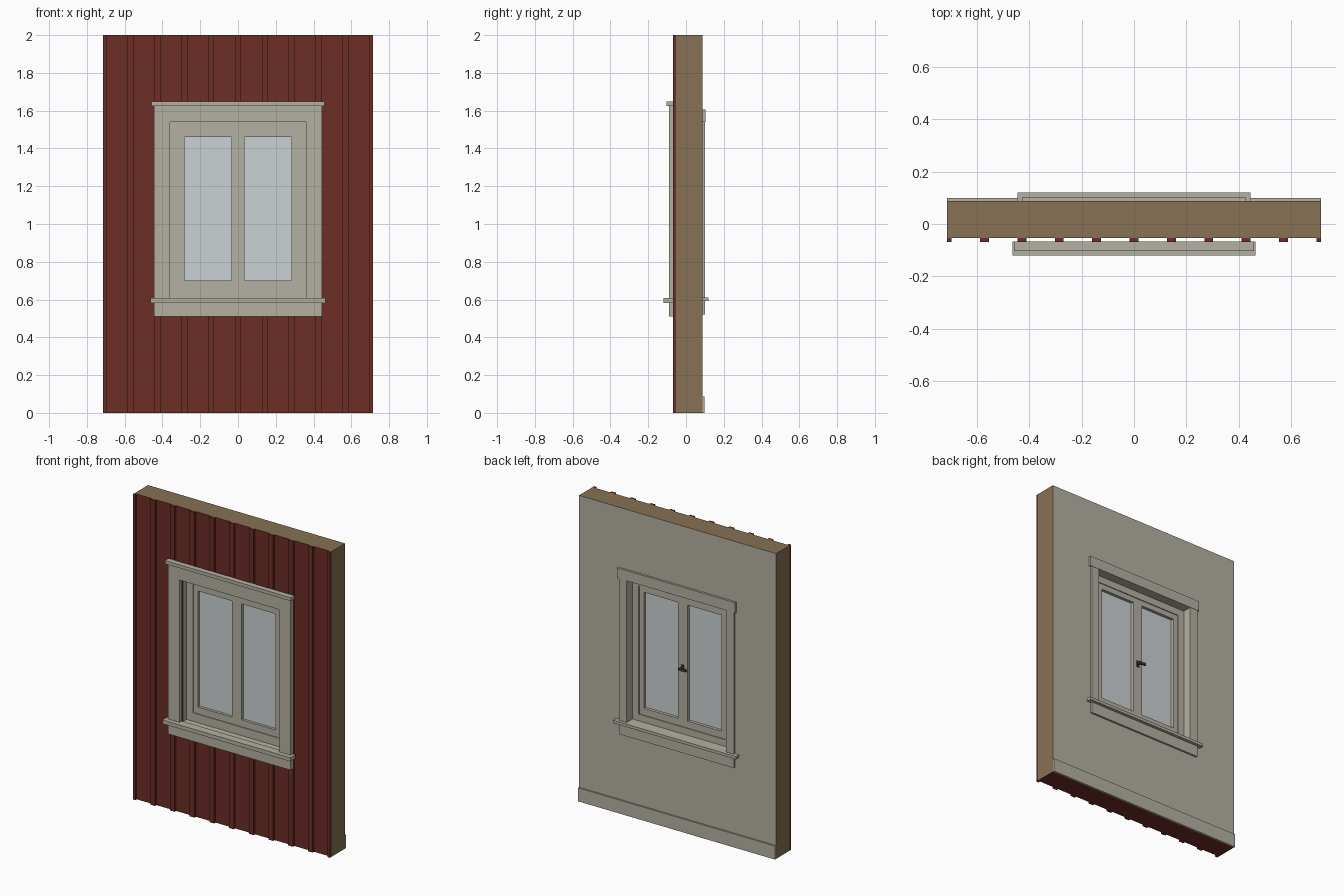
import bpy
import bmesh

cube = bpy.data.objects.get("Cube")
if cube:
    bpy.data.objects.remove(cube, do_unlink=True)


def material(name, rgb):
    mat = bpy.data.materials.new(name)
    mat.use_nodes = True
    color = (*rgb, 1)
    mat.diffuse_color = color
    mat.node_tree.nodes["Principled BSDF"].inputs["Base Color"].default_value = color
    return mat


RED = material("red_paint", (0.15, 0.027, 0.019))
TRIM = material("pale_grey_paint", (0.456, 0.434, 0.366))
TIMBER = material("brown_timber", (0.242, 0.165, 0.087))
GLASS = material("pale_glass", (0.597, 0.638, 0.658))
METAL = material("dark_metal", (0.06, 0.053, 0.042))


def finish(name, bm, *mats):
    bmesh.ops.recalc_face_normals(bm, faces=bm.faces)
    mesh = bpy.data.meshes.new(name)
    bm.to_mesh(mesh)
    bm.free()
    for mat in mats:
        mesh.materials.append(mat)
    obj = bpy.data.objects.new(name, mesh)
    bpy.context.collection.objects.link(obj)
    return obj


def box(name, x, y, z, mat):
    """Box between (min, max) pairs on each axis."""
    bm = bmesh.new()
    bmesh.ops.create_cube(bm, size=1)
    for v in bm.verts:
        v.co = [r[0] if c < 0 else r[1] for c, r in zip(v.co, (x, y, z))]
    return finish(name, bm, mat)


def ring(name, outer, inner, y, *mats):
    """Upright plate with one opening; outer and inner are (x0, x1, z0, z1)."""
    bm = bmesh.new()

    def loop(rect, depth):
        x0, x1, z0, z1 = rect
        corners = ((x0, z0), (x1, z0), (x1, z1), (x0, z1))
        return [bm.verts.new((px, depth, pz)) for px, pz in corners]

    loops = [loop(outer, y[0]), loop(outer, y[1]), loop(inner, y[1]), loop(inner, y[0])]
    for a, b in zip(loops, loops[1:] + loops[:1]):
        for i in range(4):
            j = (i + 1) % 4
            bm.faces.new((a[i], a[j], b[j], b[i]))
    return finish(name, bm, *mats)


W = 0.714                    # half width of the wall
FRONT, BACK = -0.053, 0.088  # wall faces
OPEN = (-0.36, 0.36, 0.6, 1.54)

# Wall: red front and underside, timber edges, painted inside and reveal
wall = ring("wall", (-W, W, 0, 2), OPEN, (FRONT, BACK), TIMBER, RED, TRIM)
for face in wall.data.polygons:
    n, c = face.normal, face.center
    in_reveal = abs(c.x) < 0.4 and 0.5 < c.z < 1.6 and abs(n.y) < 0.5
    if n.y > 0.5 or in_reveal:
        face.material_index = 2
    elif n.y < -0.5 or n.z < -0.5:
        face.material_index = 1

# Cladding battens, interrupted by the opening and halved at the wall ends
for i in range(-5, 6):
    x = i * W / 5
    span = (max(x - 0.017, -W), min(x + 0.017, W))
    pieces = ((0, 0.6), (1.54, 2)) if abs(x) < 0.36 else ((0, 2),)
    for z in pieces:
        box("batten", span, (-0.068, FRONT), z, RED)

# Outside casing, standing on the battens
ring("outer_casing", (-0.445, 0.445, 0.51, 1.627), OPEN, (-0.09, -0.068), TRIM)
box("outer_head_cap", (-0.458, 0.458), (-0.104, -0.067), (1.626, 1.648), TRIM)
box("outer_sill", (-0.464, 0.464), (-0.12, -0.067), (0.583, 0.608), TRIM)

# Inside casing
ring("inner_casing", (-0.417, 0.417, 0.52, 1.56), OPEN, (BACK, 0.1), TRIM)
box("inner_head", (-0.428, 0.428), (BACK, 0.102), (1.54, 1.607), TRIM)
box("inner_sill", (-0.445, 0.445), (BACK, 0.12), (0.592, 0.611), TRIM)
box("inner_sill_board", (-0.36, 0.36), (0.03, BACK), (0.6, 0.611), TRIM)
box("baseboard", (-W, W), (BACK, 0.099), (0, 0.088), TRIM)

# Window frame and sash
ring("window_frame", OPEN, (-0.315, 0.315, 0.655, 1.495), (-0.017, 0.04), TRIM)
ring("sash", (-0.315, 0.315, 0.655, 1.495), (-0.282, 0.282, 0.7, 1.46),
     (-0.012, 0.034), TRIM)
box("mullion", (-0.034, 0.034), (-0.012, 0.034), (0.7, 1.46), TRIM)
for side in (-1, 1):
    x = sorted((side * 0.034, side * 0.282))
    box("pane", x, (0.006, 0.014), (0.7, 1.46), GLASS)

# Inside handle
box("handle_plate", (-0.01, 0.01), (0.034, 0.04), (1.02, 1.06), METAL)
box("handle_stem", (-0.007, 0.007), (0.04, 0.06), (1.033, 1.047), METAL)
box("handle_lever", (-0.04, 0.008), (0.054, 0.064), (1.032, 1.048), METAL)
